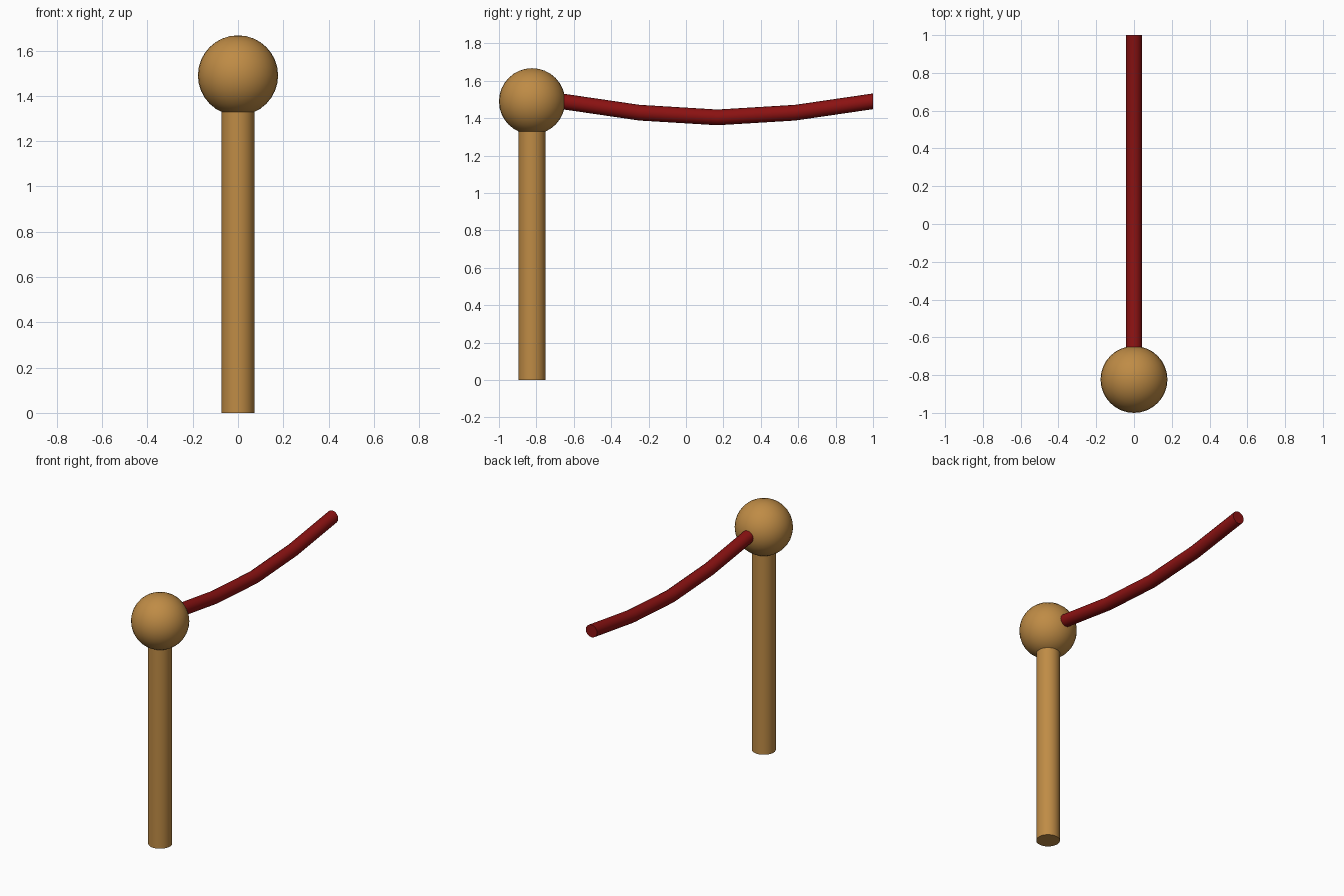
import bpy
import bmesh
import math

cube = bpy.data.objects.get("Cube")
if cube:
    bpy.data.objects.remove(cube, do_unlink=True)


def make_material(name, rgb):
    mat = bpy.data.materials.new(name)
    mat.use_nodes = True
    color = (*rgb, 1.0)
    mat.diffuse_color = color
    mat.node_tree.nodes["Principled BSDF"].inputs["Base Color"].default_value = color
    return mat


def finish(obj, name, mat):
    obj.name = name
    obj.data.name = name
    obj.data.materials.append(mat)
    bpy.ops.object.select_all(action="DESELECT")
    obj.select_set(True)
    bpy.context.view_layer.objects.active = obj
    bpy.ops.object.shade_smooth_by_angle(angle=math.radians(35))


brass = make_material("brass", (0.52, 0.26, 0.06))
red = make_material("red_rope", (0.26, 0.006, 0.006))

POST_Y = -0.823
BALL_Z = 1.49
BALL_R = 0.177

# Upright post, its top hidden in the ball
POST_H = 1.36
bpy.ops.mesh.primitive_cylinder_add(vertices=32, radius=0.073, depth=POST_H,
                                    location=(0, POST_Y, POST_H / 2))
finish(bpy.context.object, "post", brass)

# Ball finial
bpy.ops.mesh.primitive_uv_sphere_add(segments=32, ring_count=16, radius=BALL_R,
                                     location=(0, POST_Y, BALL_Z))
finish(bpy.context.object, "ball_finial", brass)

# Sagging rope: upright rings swept from the ball to the free end
START_Y, END_Y = -0.665, 1.0
SPANS, SIDES, ROPE_R, SAG = 4, 16, 0.042, 0.086
bm = bmesh.new()
rings = []
for i in range(SPANS + 1):
    t = i / SPANS
    y = START_Y + (END_Y - START_Y) * t
    z = BALL_Z - SAG * math.sin(math.pi * t)
    angles = [2 * math.pi * k / SIDES for k in range(SIDES)]
    rings.append([bm.verts.new((ROPE_R * math.cos(a), y, z + ROPE_R * math.sin(a)))
                  for a in angles])
for a, b in zip(rings, rings[1:]):
    for k in range(SIDES):
        n = (k + 1) % SIDES
        bm.faces.new((a[k], a[n], b[n], b[k]))
bm.faces.new(rings[0])
bm.faces.new(rings[-1])
bmesh.ops.recalc_face_normals(bm, faces=bm.faces)
mesh = bpy.data.meshes.new("rope")
bm.to_mesh(mesh)
bm.free()
rope = bpy.data.objects.new("rope", mesh)
bpy.context.collection.objects.link(rope)
finish(rope, "rope", red)
